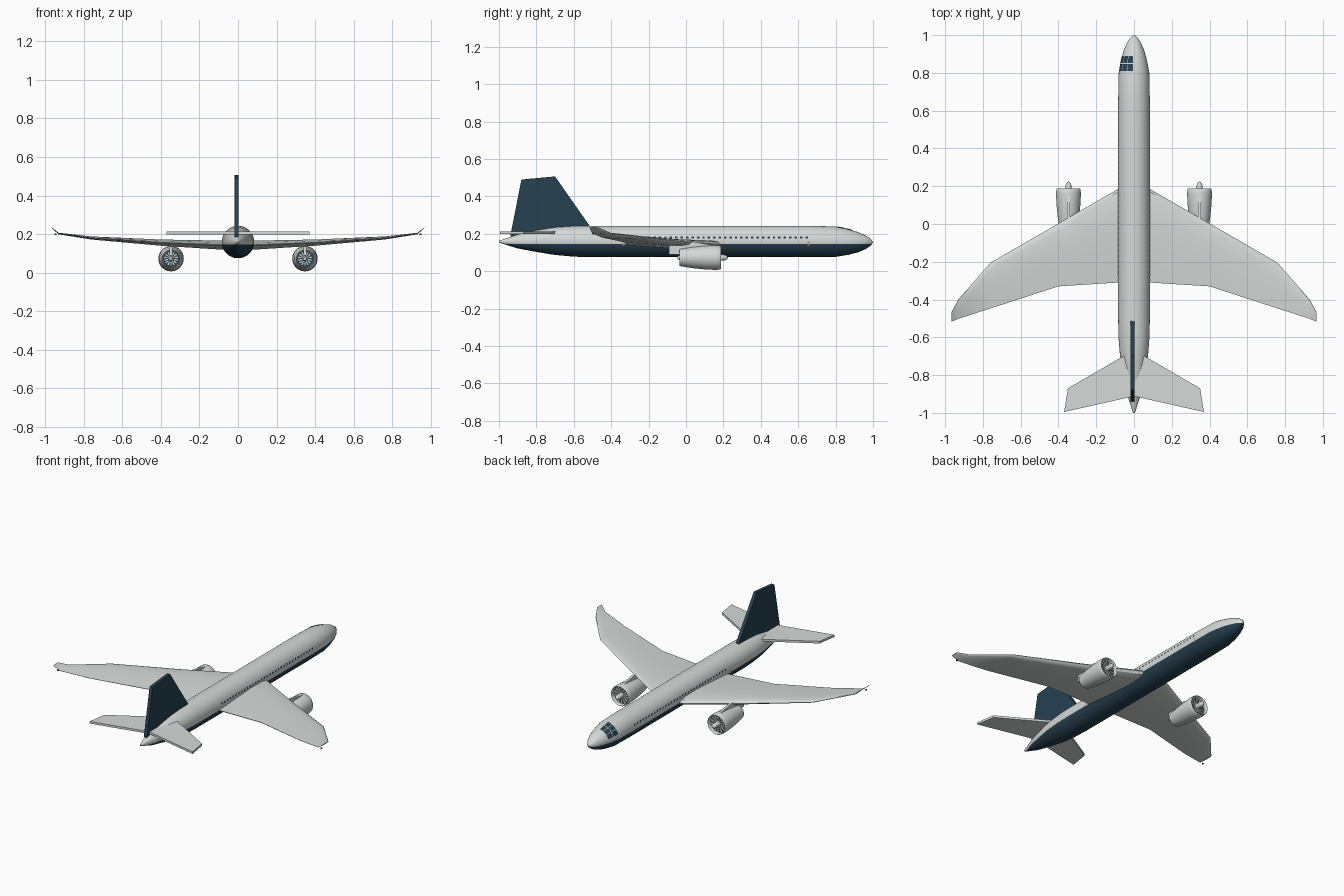
import bpy, bmesh
from math import sin, cos, pi, radians
from mathutils import Vector

if "Cube" in bpy.data.objects:
    bpy.data.objects.remove(bpy.data.objects["Cube"], do_unlink=True)


def material(name, r, g, b):
    m = bpy.data.materials.new(name)
    m.use_nodes = True
    m.diffuse_color = (r, g, b, 1)
    m.node_tree.nodes["Principled BSDF"].inputs["Base Color"].default_value = (r, g, b, 1)
    return m


GREY = material("light grey paint", 0.66, 0.70, 0.69)
NAVY = material("navy paint", 0.02, 0.052, 0.083)
TAN = material("tan trim", 0.5, 0.36, 0.24)


def finish(name, bm, mats, mirror=False, smooth=True):
    bmesh.ops.recalc_face_normals(bm, faces=bm.faces)
    mesh = bpy.data.meshes.new(name)
    bm.to_mesh(mesh)
    bm.free()
    for m in mats:
        mesh.materials.append(m)
    ob = bpy.data.objects.new(name, mesh)
    bpy.context.collection.objects.link(ob)
    if smooth:
        bpy.ops.object.select_all(action='DESELECT')
        ob.select_set(True)
        bpy.context.view_layer.objects.active = ob
        bpy.ops.object.shade_smooth_by_angle(angle=radians(35))
    if mirror:
        ob.modifiers.new("Mirror", 'MIRROR').use_mirror_merge = False
    return ob


def loft(bm, rings, closed=False):
    """Skin equal-sized rings; cap the ends unless the loft closes on itself."""
    rows = [[bm.verts.new(p) for p in ring] for ring in rings]
    n = len(rows[0])
    pairs = list(zip(rows, rows[1:])) + ([(rows[-1], rows[0])] if closed else [])
    for a, b in pairs:
        for i in range(n):
            bm.faces.new((a[i], a[(i + 1) % n], b[(i + 1) % n], b[i]))
    if not closed:
        bm.faces.new(rows[0])
        bm.faces.new(rows[-1])


def circle(y, r, cx, cz, n=40):
    return [(cx + r * sin(2 * pi * i / n), y, cz + r * cos(2 * pi * i / n)) for i in range(n)]


def prism(bm, points, axis, centre, thick):
    """Extrude an outline given in (y, z) for axis x, or in (x, y) for axis z."""
    def place(p, d):
        return (d, p[0], p[1]) if axis == 'x' else (p[0], p[1], d)
    loft(bm, [[place(p, centre + s * thick / 2) for p in points] for s in (-1, 1)])


# Fuselage: y, radius, centre height
BODY = [(-1, 0.005, 0.158), (-0.9, 0.037, 0.159), (-0.8, 0.058, 0.161), (-0.7, 0.074, 0.161),
        (-0.6, 0.082, 0.16), (-0.5, 0.084, 0.159), (0.65, 0.084, 0.159), (0.8, 0.081, 0.158),
        (0.87, 0.068, 0.156), (0.92, 0.054, 0.155), (0.96, 0.037, 0.155),
        (0.985, 0.02, 0.155), (1, 0.003, 0.155)]
WAIST = 0.145
bm = bmesh.new()
loft(bm, [circle(y, r, 0, z, 48) for y, r, z in BODY])
bmesh.ops.bisect_plane(bm, geom=bm.verts[:] + bm.edges[:] + bm.faces[:],
                       plane_co=(0, 0, WAIST), plane_no=(0, 0, 1))
for f in bm.faces:
    f.material_index = int(f.calc_center_median().z < WAIST)
finish("fuselage", bm, [GREY, NAVY])


def skin_point(y, angle, lift):
    """Point just above the fuselage skin, angle in degrees from the top."""
    for (y0, r0, z0), (y1, r1, z1) in zip(BODY, BODY[1:]):
        if y0 <= y <= y1:
            t = (y - y0) / (y1 - y0)
            r, z = r0 + (r1 - r0) * t + lift, z0 + (z1 - z0) * t
            return Vector((r * sin(radians(angle)), y, z + r * cos(radians(angle))))


def patch(bm, y0, y1, a0, a1, steps=1, lift=0.002):
    ys = [y0] + [b[0] for b in BODY if y0 < b[0] < y1] + [y1]
    rows = [[bm.verts.new(skin_point(y, a0 + (a1 - a0) * i / steps, lift))
             for i in range(steps + 1)] for y in ys]
    for p, q in zip(rows, rows[1:]):
        for i in range(steps):
            bm.faces.new((p[i], p[i + 1], q[i + 1], q[i]))


# Cabin windows and doors
bm = bmesh.new()
for i in range(33):
    y = -0.29 + i * 0.029
    patch(bm, y, y + 0.013, 72, 80)
finish("cabin_windows", bm, [NAVY], mirror=True, smooth=False)
bm = bmesh.new()
for y in (-0.34, 0.65):
    patch(bm, y, y + 0.01, 88, 104, 2)
finish("door_trim", bm, [TAN], mirror=True, smooth=False)

# Cockpit glazing, on one side only
bm = bmesh.new()
for y0, y1 in ((0.81, 0.848), (0.852, 0.89)):
    for a0, a1 in ((-26, -4), (-50, -28), (-76, -52)):
        patch(bm, y0, y1, a0, a1, 4, 0.003)
finish("cockpit_windows", bm, [NAVY])

# Wings: x, leading y, trailing y, height, thickness
WING = [(0, 0.235, -0.308, 0.14, 0.05), (0.085, 0.185, -0.31, 0.143, 0.047),
        (0.4, 0.003, -0.33, 0.156, 0.032), (0.76, -0.205, -0.447, 0.18, 0.016),
        (0.93, -0.4, -0.502, 0.203, 0.008), (0.967, -0.468, -0.517, 0.234, 0.004)]
HALF = [(0, 0), (0.03, 0.3), (0.12, 0.46), (0.35, 0.5), (0.7, 0.28), (1, 0.04)]
FOIL = HALF + [(c, -h) for c, h in reversed(HALF[1:])]
bm = bmesh.new()
loft(bm, [[(x, le + (te - le) * c, z + t * h) for c, h in FOIL] for x, le, te, z, t in WING])
finish("wings", bm, [GREY], mirror=True)

# Wing tip lights
bm = bmesh.new()
prism(bm, [(0.942, -0.5), (0.95, -0.5), (0.95, -0.492), (0.942, -0.492)], 'z', 0.2, 0.007)
finish("tip_lights", bm, [NAVY], mirror=True, smooth=False)

# Tail surfaces
bm = bmesh.new()
prism(bm, [(0, -0.67), (0.04, -0.69), (0.35, -0.87), (0.37, -0.995), (0, -0.912)], 'z', 0.206, 0.014)
finish("tailplane", bm, [GREY], mirror=True, smooth=False)
bm = bmesh.new()
prism(bm, [(-0.94, 0.185), (-0.88, 0.49), (-0.7, 0.507), (-0.51, 0.235), (-0.51, 0.2)],
      'x', -0.008, 0.022)
finish("tail_fin", bm, [NAVY], smooth=False)

# Engines
EX, EZ = 0.347, 0.073
SHELL = [(-0.035, 0.045), (0.03, 0.056), (0.1, 0.063), (0.16, 0.066), (0.183, 0.064),
         (0.187, 0.061), (0.18, 0.058), (0.1, 0.055), (-0.035, 0.041)]
bm = bmesh.new()
loft(bm, [circle(y, r, EX, EZ) for y, r in SHELL], closed=True)
finish("engine_cowls", bm, [GREY], mirror=True)

bm = bmesh.new()
for y, r in ((0.155, 0.057), (-0.02, 0.043)):
    loft(bm, [circle(y - 0.004, r, EX, EZ), circle(y + 0.004, r, EX, EZ)])
finish("fan_discs", bm, [NAVY], mirror=True)

bm = bmesh.new()
BLADES = 14
for y, r in ((0.162, 0.056), (-0.027, 0.036)):
    for k in range(BLADES):
        a = 2 * pi * k / BLADES
        corners = ((0.01, a - 0.16), (r, a - 0.1), (r, a + 0.1), (0.01, a + 0.16))
        loft(bm, [[(EX + q * sin(b), y + d, EZ + q * cos(b)) for q, b in corners]
                  for d in (-0.003, 0.003)])
finish("fan_blades", bm, [GREY], mirror=True, smooth=False)

SPINNER = [(-0.045, 0.008), (-0.03, 0.015), (0.2, 0.016), (0.213, 0.013), (0.221, 0.007), (0.224, 0.001)]
bm = bmesh.new()
loft(bm, [circle(y, r, EX, EZ, 20) for y, r in SPINNER])
finish("spinners", bm, [GREY], mirror=True)

bm = bmesh.new()
prism(bm, [(-0.09, 0.09), (-0.09, 0.15), (0, 0.165), (0.08, 0.15), (0.16, 0.137), (0.16, 0.132),
           (0, 0.115), (-0.02, 0.09)], 'x', EX, 0.016)
finish("engine_pylons", bm, [GREY], mirror=True, smooth=False)
